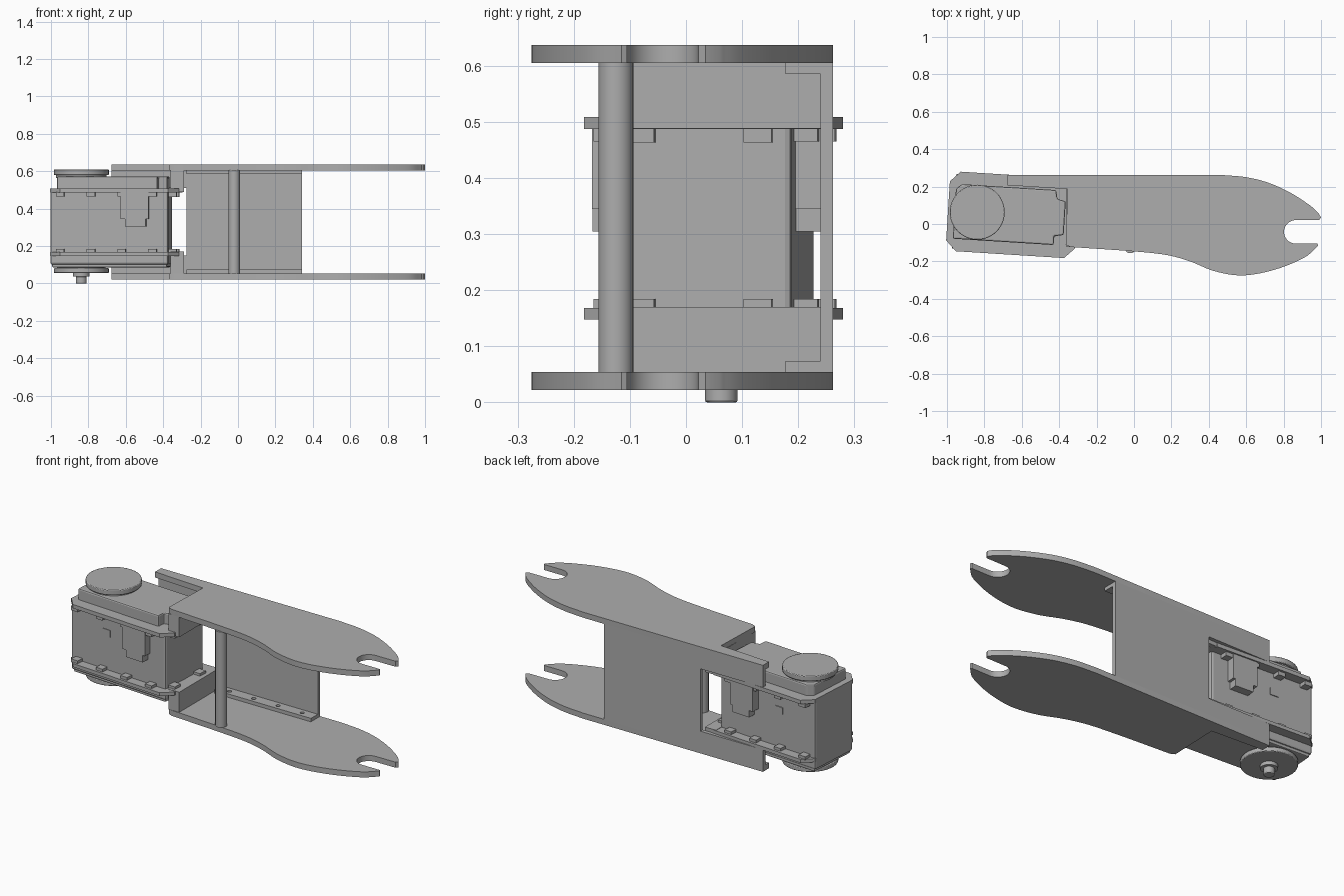
import bpy, bmesh, math
from mathutils import Matrix, Vector

cube = bpy.data.objects.get("Cube")
if cube:
    bpy.data.objects.remove(cube)

grey = bpy.data.materials.new("plain_grey")
grey.use_nodes = True
GREY = (0.42, 0.42, 0.42, 1)
grey.diffuse_color = GREY
grey.node_tree.nodes["Principled BSDF"].inputs["Base Color"].default_value = GREY

# The motor sits slightly turned inside the bracket
MOTOR = Matrix.Translation((-0.67, 0.05, 0)) @ Matrix.Rotation(math.radians(-3.6), 4, 'Z')


def prism(name, outline, z0, z1, frame=None, bevel=0, smooth=False):
    """Extrude a flat outline between two heights."""
    bm = bmesh.new()
    face = bm.faces.new([bm.verts.new((x, y, z0)) for x, y in outline])
    top = bmesh.ops.extrude_face_region(bm, geom=[face])["geom"]
    bmesh.ops.translate(bm, verts=[v for v in top if isinstance(v, bmesh.types.BMVert)],
                        vec=(0, 0, z1 - z0))
    bmesh.ops.recalc_face_normals(bm, faces=bm.faces)
    mesh = bpy.data.meshes.new(name)
    bm.to_mesh(mesh)
    bm.free()
    mesh.materials.append(grey)
    ob = bpy.data.objects.new(name, mesh)
    bpy.context.collection.objects.link(ob)
    if frame:
        ob.matrix_world = frame
    if bevel:
        mod = ob.modifiers.new("soft_edges", 'BEVEL')
        mod.width, mod.segments = bevel, 2
    if smooth:
        bpy.ops.object.select_all(action='DESELECT')
        bpy.context.view_layer.objects.active = ob
        ob.select_set(True)
        bpy.ops.object.shade_smooth_by_angle(angle=math.radians(30))
    return ob


def box(name, x0, x1, y0, y1, z0, z1, frame=None, bevel=0):
    return prism(name, [(x0, y0), (x1, y0), (x1, y1), (x0, y1)], z0, z1, frame, bevel)


def disc(name, x, y, r, z0, z1, bevel=0, n=48):
    ring = [(x + r * math.cos(2 * math.pi * i / n), y + r * math.sin(2 * math.pi * i / n))
            for i in range(n)]
    return prism(name, ring, z0, z1, bevel=bevel, smooth=True)


def spline(points, steps=6):
    """Smooth curve through the given points."""
    p = [Vector(q) for q in points]
    p = [2 * p[0] - p[1]] + p + [2 * p[-1] - p[-2]]
    out = []
    for a, b, c, d in zip(p, p[1:], p[2:], p[3:]):
        for i in range(steps):
            t = i / steps
            out.append(tuple(0.5 * (2 * b + (c - a) * t + (2 * a - 5 * b + 4 * c - d) * t * t
                                    + (3 * b - a - 3 * c + d) * t ** 3)))
    return out + [tuple(p[-2])]


# Curved side plates with an open notch at the tip
upper = spline([(0.47, 0.262), (0.60, 0.25), (0.72, 0.22), (0.84, 0.165), (0.94, 0.10), (0.985, 0.06)])
tip = [(1.0, 0.035), (0.99, 0.022)]
notch = [(0.865 + 0.063 * math.cos(a), -0.042 + 0.063 * math.sin(a))
         for a in [math.pi / 2 + math.pi * i / 16 for i in range(17)]]
lower = spline([(0.985, -0.115), (0.91, -0.18), (0.75, -0.245), (0.58, -0.275), (0.43, -0.252),
                (0.30, -0.2), (0.17, -0.165), (-0.02, -0.145), (-0.34, -0.123)])
plate = ([(-0.675, 0.262)] + upper + tip + notch + [(0.98, -0.105)] + lower
         + [(-0.365, -0.11), (-0.355, 0.187), (-0.675, 0.207)])
for name, z in (("bottom_plate", 0.022), ("top_plate", 0.605)):
    prism(name, plate, z, z + 0.032, smooth=True)

# Back wall with rails running out beside the motor
box("back_wall", -0.275, 0.342, 0.24, 0.262, 0.053, 0.606)
box("lower_back_rail", -0.675, -0.275, 0.24, 0.262, 0.053, 0.15)
box("upper_back_rail", -0.675, -0.275, 0.24, 0.262, 0.51, 0.606)

# Drilled fixing lips along the wall
for name, z in (("lower_lip", 0.053), ("upper_lip", 0.585)):
    lip = box(name, -0.275, 0.342, 0.177, 0.241, z, z + 0.021)
    for i in range(4):
        cutter = disc("lip_hole_cutter", -0.2 + 0.155 * i, 0.208, 0.012, z - 0.01, z + 0.04, n=16)
        cutter.hide_render = True
        cutter.hide_set(True)
        mod = lip.modifiers.new("hole", 'BOOLEAN')
        mod.object, mod.operation = cutter, 'DIFFERENCE'

# Cross walls holding the motor, and the round spacer post
box("lower_cross_wall", -0.36, -0.29, -0.122, 0.241, 0.053, 0.17)
box("upper_cross_wall", -0.36, -0.29, -0.122, 0.241, 0.488, 0.606)
disc("spacer_post", -0.02, -0.125, 0.031, 0.053, 0.606, n=32)

# Motor housing
box("motor_body", -0.325, 0.308, -0.16, 0.158, 0.1, 0.5, MOTOR, 0.012)
box("motor_base", -0.315, 0.3, -0.15, 0.15, 0.086, 0.11, MOTOR, 0.006)
cap = [(-0.29, -0.147), (0.25, -0.147), (0.25, -0.1), (0.3, -0.09),
       (0.3, 0.09), (0.255, 0.1), (0.245, 0.147), (-0.26, 0.147), (-0.29, 0.12)]
prism("motor_cap", cap, 0.495, 0.572, MOTOR, 0.008)

# Mounting flanges with chamfered corners
X0, X1, W, C = -0.325, 0.365, 0.213, 0.055
flange = [(X0 + C, -W), (X1 - C, -W), (X1, -W + C), (X1, W - C),
          (X1 - C, W), (X0 + C, W), (X0, W - C), (X0, -W + C)]
prism("lower_flange", flange, 0.148, 0.168, MOTOR)
prism("upper_flange", flange, 0.487, 0.509, MOTOR)

# Small clips along the flanges
for side, s in (("front", -1), ("back", 1)):
    for i in range(4):
        x = -0.27 + 0.165 * i
        y0, y1 = sorted((s * 0.15, s * 0.2))
        box(side + "_lower_clip", x - 0.022, x + 0.022, y0, y1, 0.165, 0.184, MOTOR)
        box(side + "_upper_clip", x - 0.022, x + 0.022, y0, y1, 0.465, 0.49, MOTOR)
    # Cable socket on each side
    y0, y1 = sorted((s * 0.15, s * 0.205))
    box(side + "_socket", 0.055, 0.205, y0, y1, 0.345, 0.488, MOTOR)
    box(side + "_socket_foot", 0.08, 0.19, y0, y1, 0.305, 0.346, MOTOR)
    y0, y1 = sorted((s * 0.15, s * 0.163))
    box(side + "_label_tab", -0.11, -0.06, y0, y1, 0.36, 0.4, MOTOR)
for y in (-0.11, 0.1):
    box("end_clip", 0.3, 0.35, y - 0.025, y + 0.025, 0.463, 0.488, MOTOR)
    box("end_clip", 0.3, 0.35, y - 0.025, y + 0.025, 0.168, 0.184, MOTOR)

# Output discs, hub and shaft
HX, HY = -0.838, 0.063
disc("top_disc_neck", HX, HY, 0.135, 0.565, 0.582)
disc("top_disc", HX, HY, 0.147, 0.58, 0.61, 0.004)
disc("bottom_disc", HX, HY, 0.147, 0.056, 0.082, 0.004)
disc("bottom_disc_neck", HX, HY, 0.13, 0.08, 0.09)
disc("hub", HX, HY, 0.045, 0.036, 0.058, n=32)
disc("shaft", HX, HY, 0.029, 0.0, 0.038, 0.004, n=32)
